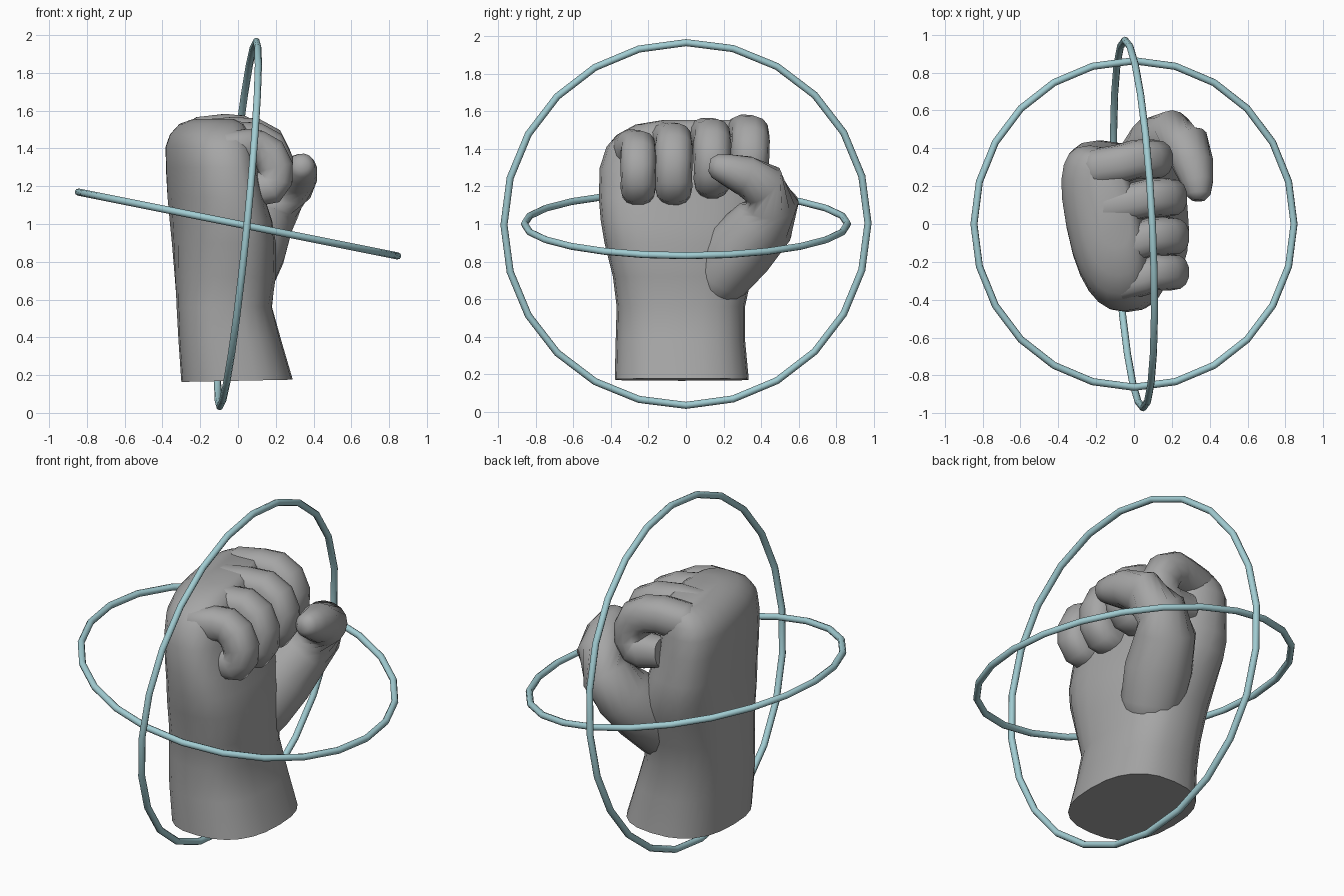
import bpy, bmesh, math
from mathutils import Vector

if "Cube" in bpy.data.objects:
    bpy.data.objects.remove(bpy.data.objects["Cube"])


def material(name, rgb):
    m = bpy.data.materials.new(name)
    m.diffuse_color = (*rgb, 1)
    m.use_nodes = True
    m.node_tree.nodes["Principled BSDF"].inputs["Base Color"].default_value = m.diffuse_color
    return m


GREY = material("stone grey", (0.38, 0.38, 0.38))
BLUE = material("pale blue", (0.36, 0.61, 0.65))


def add_object(name, bm, mat, angle=60):
    bmesh.ops.recalc_face_normals(bm, faces=bm.faces)
    me = bpy.data.meshes.new(name)
    bm.to_mesh(me)
    bm.free()
    me.materials.append(mat)
    ob = bpy.data.objects.new(name, me)
    bpy.context.collection.objects.link(ob)
    bpy.ops.object.select_all(action='DESELECT')
    ob.select_set(True)
    bpy.context.view_layer.objects.active = ob
    bpy.ops.object.shade_smooth_by_angle(angle=math.radians(angle))
    return ob


def loft(bm, rings, closed=False):
    rows = [[bm.verts.new(p) for p in r] for r in rings]
    n = len(rows[0])
    pairs = list(zip(rows, rows[1:]))
    if closed:
        pairs.append((rows[-1], rows[0]))
    for a, b in pairs:
        for i in range(n):
            j = (i + 1) % n
            bm.faces.new((a[i], a[j], b[j], b[i]))
    if not closed:
        bm.faces.new(rows[0])
        bm.faces.new(rows[-1])


def power(v, e):
    return math.copysign(abs(v) ** e, v)


def section(z, x0, x1, y0, y1, skew, tilt=0.0, n=24):
    # rounded outline, sheared so the little-finger side sits further forward, fitted to its bounds
    pts = []
    for i in range(n):
        a = 2 * math.pi * i / n
        s = power(math.sin(a), 0.8)
        pts.append((power(math.cos(a), 0.8) - skew * s, s))
    m = max(abs(p[0]) for p in pts)
    cx, cy, rx, ry = (x0 + x1) / 2, (y0 + y1) / 2, (x1 - x0) / 2, (y1 - y0) / 2
    return [Vector((cx + rx * p[0] / m, cy + ry * p[1], z + tilt * p[0])) for p in pts]


def digit(name, path, side, n=14, flat=0.85):
    # tube along (x, y, z, radius) points with a slightly squared cross-section
    pts = [Vector(p[:3]) for p in path]
    rings = []
    for i, p in enumerate(pts):
        t = (pts[min(i + 1, len(pts) - 1)] - pts[max(i - 1, 0)]).normalized()
        u = (side - t * side.dot(t)).normalized()
        v = t.cross(u)
        r = path[i][3]
        rings.append([p + u * r * power(math.cos(a), flat) + v * r * power(math.sin(a), flat)
                      for a in (2 * math.pi * k / n for k in range(n))])
    bm = bmesh.new()
    loft(bm, rings)
    return add_object(name, bm, GREY, 75)


# wrist and palm
bm = bmesh.new()
loft(bm, [section(*s) for s in (
    (0.17, -0.30, 0.29, -0.38, 0.335, 0.0, 0.006),
    (0.38, -0.315, 0.23, -0.375, 0.315, 0.0),
    (0.56, -0.325, 0.18, -0.37, 0.315, 0.05),
    (0.72, -0.335, 0.20, -0.39, 0.35, 0.12),
    (0.90, -0.35, 0.20, -0.435, 0.41, 0.2),
    (1.02, -0.362, 0.18, -0.455, 0.44, 0.28),
    (1.14, -0.373, 0.14, -0.465, 0.44, 0.35),
    (1.30, -0.382, 0.10, -0.46, 0.42, 0.4),
    (1.41, -0.383, 0.08, -0.425, 0.415, 0.4),
    (1.475, -0.36, 0.06, -0.37, 0.40, 0.4),
    (1.53, -0.31, 0.03, -0.27, 0.375, 0.4),
    (1.555, -0.24, -0.02, -0.12, 0.34, 0.4))])
add_object("wrist_and_palm", bm, GREY, 60)

# curled fingers: name, knuckle x/y, bend y, reach x, top z, bottom z, radius
for name, kx, ky, by, reach, top, low, r in (
        ("index_finger", -0.24, 0.295, 0.342, 0.21, 1.585, 1.15, 0.103),
        ("middle_finger", -0.25, 0.08, 0.14, 0.285, 1.568, 1.13, 0.1),
        ("ring_finger", -0.22, -0.14, -0.065, 0.295, 1.545, 1.09, 0.1),
        ("little_finger", -0.10, -0.31, -0.255, 0.295, 1.505, 1.09, 0.095)):
    fx, tz, lz = reach - r, top - r, low + r
    my = (ky + by) / 2
    digit(name, [
        (kx - 0.04, ky, tz - 0.04, r * 0.7),
        (kx + 0.04, ky, tz - 0.015, r),
        ((kx + fx) / 2, my, tz, r),
        (fx - 0.10, by, tz - 0.005, r),
        (fx - 0.035, by, tz - 0.04, r * 1.02),
        (fx, by, tz - 0.11, r),
        (fx, by, lz + 0.05, r * 0.97),
        (fx - 0.03, by, lz + 0.01, r),
        (fx - 0.08, by, lz, r * 0.95),
        (fx - 0.20, by, lz + 0.02, r * 0.8)], Vector((0, 1, 0)))

# thumb with its fleshy base
digit("thumb", [
    (-0.02, 0.10, 0.58, 0.12),
    (0.02, 0.17, 0.72, 0.17),
    (0.07, 0.29, 0.87, 0.185),
    (0.13, 0.42, 1.01, 0.165),
    (0.20, 0.46, 1.11, 0.14),
    (0.28, 0.41, 1.21, 0.125),
    (0.315, 0.31, 1.26, 0.108),
    (0.335, 0.22, 1.29, 0.085),
    (0.34, 0.155, 1.31, 0.065),
    (0.34, 0.125, 1.315, 0.035)], Vector((1, -0.3, 0.3)), 16, 0.95)


# tilted hoops: radius, plane normal
def hoop(name, radius, normal, tube=0.019, n=24, k=8):
    w = Vector(normal).normalized()
    u = Vector((0, 1, 0))
    u = (u - w * u.dot(w)).normalized()
    v = w.cross(u)
    rings = []
    for i in range(n):
        a = 2 * math.pi * i / n
        d = u * math.cos(a) + v * math.sin(a)
        rings.append([Vector((0, 0, 1)) + d * (radius + tube * math.cos(b)) + w * tube * math.sin(b)
                      for b in (2 * math.pi * j / k for j in range(k))])
    bm = bmesh.new()
    loft(bm, rings, True)
    add_object(name, bm, BLUE, 50)


hoop("upright_hoop", 0.972, (1, 0.05, -0.1))
hoop("level_hoop", 0.862, (0.2, 0, 1))
